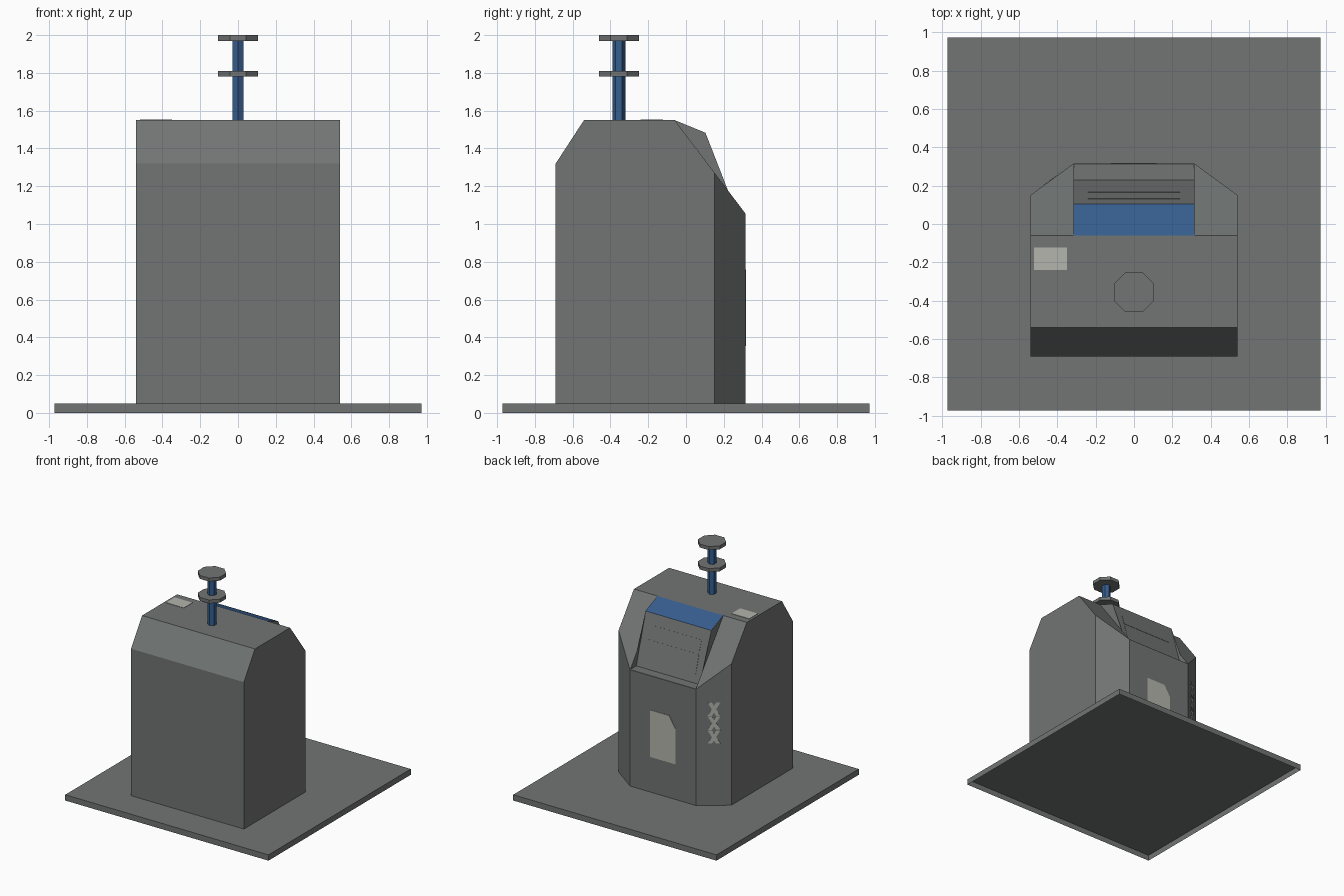
import bpy, bmesh, math
from mathutils import Vector

if "Cube" in bpy.data.objects:
    bpy.data.objects.remove(bpy.data.objects["Cube"])


def material(name, rgb):
    m = bpy.data.materials.new(name)
    m.diffuse_color = (*rgb, 1)
    m.use_nodes = True
    m.node_tree.nodes["Principled BSDF"].inputs["Base Color"].default_value = m.diffuse_color
    return m


GREY = material("concrete grey", (0.165, 0.178, 0.171))
BLUE = material("blue", (0.036, 0.110, 0.270))
PALE = material("pale label", (0.46, 0.46, 0.42))


def finish(name, bm, *mats, normals=True):
    if normals:
        bmesh.ops.recalc_face_normals(bm, faces=bm.faces[:])
    me = bpy.data.meshes.new(name)
    bm.to_mesh(me)
    bm.free()
    for m in mats:
        me.materials.append(m)
    ob = bpy.data.objects.new(name, me)
    bpy.context.collection.objects.link(ob)
    return ob


def prism_bm(points, offset):
    """Solid made by sweeping a flat polygon along an offset vector."""
    bm = bmesh.new()
    f = bm.faces.new([bm.verts.new(p) for p in points])
    ext = bmesh.ops.extrude_face_region(bm, geom=[f], use_keep_orig=True)
    new = [v for v in ext["geom"] if isinstance(v, bmesh.types.BMVert)]
    bmesh.ops.translate(bm, verts=new, vec=offset)
    bmesh.ops.recalc_face_normals(bm, faces=bm.faces[:])
    return bm


def side_profile(yz, half):
    return prism_bm([(-half, y, z) for y, z in yz], (2 * half, 0, 0))


def post_part(name, sides, radius, z0, z1, mat, turn):
    pts = [(radius * math.cos(turn + i * math.tau / sides),
            -0.355 + radius * math.sin(turn + i * math.tau / sides), z0)
           for i in range(sides)]
    return finish(name, prism_bm(pts, (0, 0, z1 - z0)), mat)


# Ground plate, open underneath
R = 0.972
bm = prism_bm([(-R, -R, 0), (R, -R, 0), (R, R, 0), (-R, R, 0)], (0, 0, 0.05))
bmesh.ops.delete(bm, geom=[f for f in bm.faces if f.calc_center_median().z < 0.001],
                 context='FACES_ONLY')
finish("ground_plate", bm, GREY, normals=False)

# Container body: side profile with the two back corners cut off
bm = side_profile([(-0.69, 0.05), (-0.69, 1.32), (-0.54, 1.55), (-0.06, 1.55),
                   (0.315, 1.055), (0.315, 0.05)], 0.54)
for s in (-1, 1):
    cut = bmesh.ops.bisect_plane(bm, geom=bm.verts[:] + bm.edges[:] + bm.faces[:],
                                 plane_co=(s * 0.315, 0.315, 0),
                                 plane_no=Vector((s * 0.165, 0.225, 0)).normalized(),
                                 clear_outer=True)
    bmesh.ops.holes_fill(bm, edges=[e for e in bm.edges if e.is_boundary], sides=0)
body = finish("container_body", bm, GREY)

# Recess behind the flap
H = 0.315
cutter = finish("recess_cutter", side_profile(
    [(0.097, 1.6), (0.097, 1.48), (0.222, 1.057), (0.4, 1.057), (0.4, 1.6)], H - 0.001), GREY)
cutter.hide_render = True
cutter.hide_set(True)
mod = body.modifiers.new("recess", 'BOOLEAN')
mod.operation = 'DIFFERENCE'
mod.solver = 'EXACT'
mod.object = cutter

# Hood: blue lid, flap and side cheeks
TOP, TIP, FOOT, CHEEK = (-0.06, 1.55), (0.103, 1.483), (0.23, 1.057), (0.222, 1.178)


def sheet(name, rows, mat):
    bm = bmesh.new()
    (y0, z0), (y1, z1) = rows
    bm.faces.new([bm.verts.new(p) for p in
                  ((H, y0, z0), (-H, y0, z0), (-H, y1, z1), (H, y1, z1))])
    bm.normal_update()
    return finish(name, bm, mat, normals=False)


sheet("blue_lid", (TOP, TIP), BLUE)
sheet("hood_flap", (TIP, FOOT), GREY)
for s, side in ((-1, "left"), (1, "right")):
    finish(side + "_hood_cheek", prism_bm(
        [(s * H, y, z) for y, z in (TOP, TIP, CHEEK)], (-s * 0.002, 0, 0)), GREY)

# Shallow panels on the flap
flap = Vector((0, FOOT[0] - TIP[0], FOOT[1] - TIP[1]))
out = Vector((0, -flap.z, flap.y)).normalized()
for name, y0, y1 in (("upper_flap_panel", 0.13, 0.158), ("lower_flap_panel", 0.164, 0.215)):
    pts = []
    for x, y in ((-0.24, y0), (0.24, y0), (0.24, y1), (-0.24, y1)):
        p = Vector((x, *TIP)) + flap * ((y - TIP[0]) / flap.y)
        pts.append(p)
    finish(name, prism_bm(pts, out * 0.002), GREY)

# Pale labels on the roof and the back
finish("roof_label", prism_bm([(-0.52, -0.24, 1.55), (-0.35, -0.24, 1.55),
                               (-0.35, -0.122, 1.55), (-0.52, -0.122, 1.55)],
                              (0, 0, 0.003)), PALE)
finish("back_label", prism_bm([(x, 0.315, z) for x, z in
                               ((0.12, 0.355), (0.12, 0.76), (-0.06, 0.76),
                                (-0.12, 0.665), (-0.12, 0.355))], (0, 0.003, 0)), PALE)

# Column of crossed bars on the left back chamfer
along = Vector((-0.225, -0.165, 0)).normalized()
normal = Vector((-0.165, 0.225, 0)).normalized()
U0, U1, W, STEP = 0.092, 0.192, 0.034, 0.12
for i in range(3):
    z0 = 0.585 + i * STEP
    z1 = z0 + STEP * 0.95
    for tag, a, b in (("rising", z0, z1), ("falling", z1, z0)):
        pts = [Vector((-0.315, 0.315, z)) + along * u for u, z in
               ((U0, a), (U0 + W, a), (U1, b), (U1 - W, b))]
        finish(f"{tag}_bar_{i + 1}", prism_bm(pts, normal * 0.003), PALE)

# Lifting post with two octagonal discs
post_part("lifting_post", 6, 0.035, 1.55, 1.975, BLUE, math.pi / 2)
for name, z0 in (("lower_disc", 1.78), ("upper_disc", 1.97)):
    post_part(name, 8, 0.105 / math.cos(math.pi / 8), z0, z0 + 0.03, GREY, math.pi / 8)
